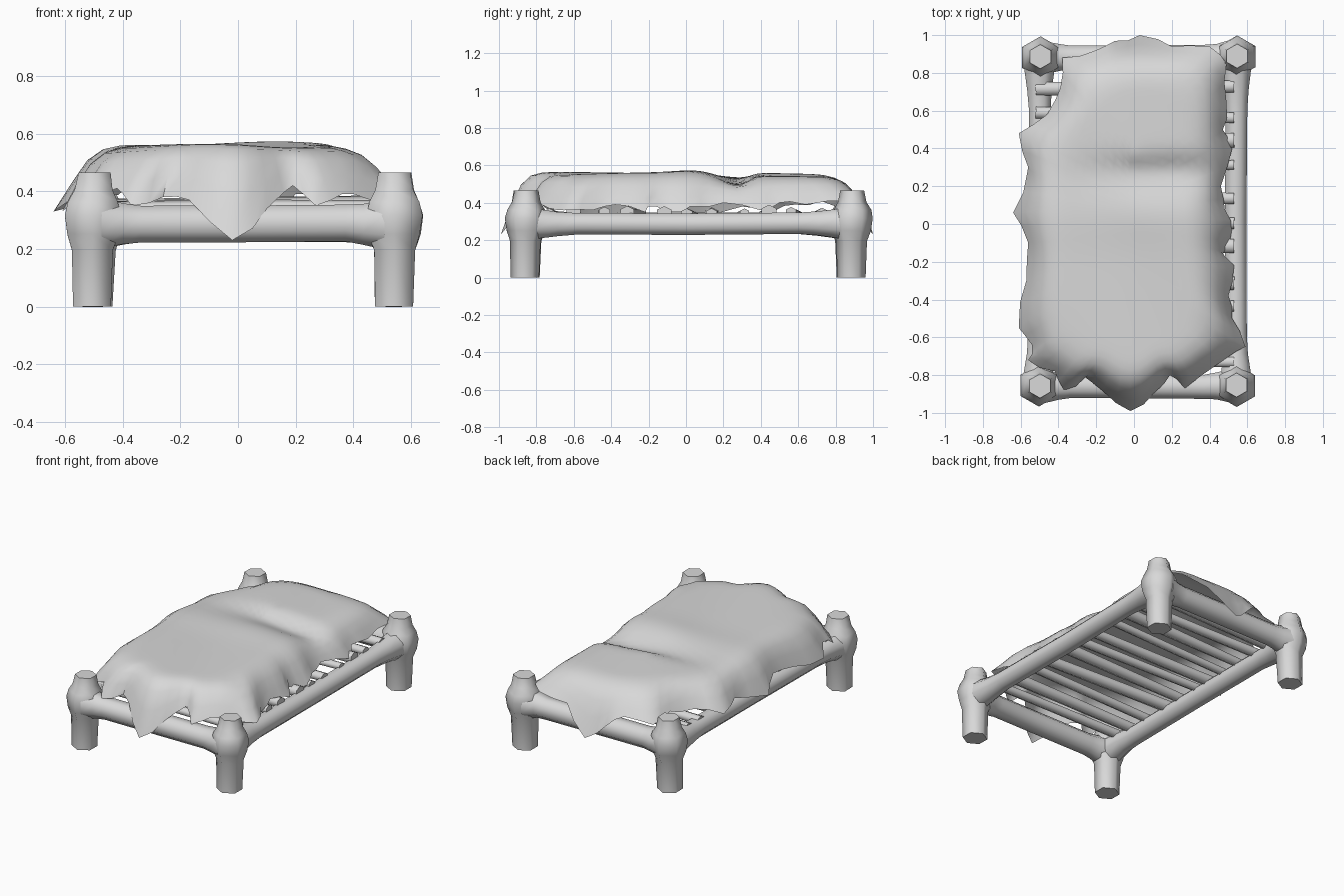
import bpy, bmesh, math, random
from mathutils import Vector

random.seed(4)
if "Cube" in bpy.data.objects:
    bpy.data.objects.remove(bpy.data.objects["Cube"])

grey = bpy.data.materials.new("plain grey")
grey.use_nodes = True
GREY = (0.69, 0.69, 0.69, 1)
grey.diffuse_color = GREY
grey.node_tree.nodes["Principled BSDF"].inputs["Base Color"].default_value = GREY


def finish(bm, name, angle):
    mesh = bpy.data.meshes.new(name)
    bm.to_mesh(mesh)
    bm.free()
    mesh.materials.append(grey)
    obj = bpy.data.objects.new(name, mesh)
    bpy.context.collection.objects.link(obj)
    bpy.ops.object.select_all(action='DESELECT')
    obj.select_set(True)
    bpy.context.view_layer.objects.active = obj
    bpy.ops.object.shade_smooth_by_angle(angle=math.radians(angle))
    return obj


def bridge(bm, rings):
    for a, b in zip(rings, rings[1:]):
        n = len(a)
        for i in range(n):
            j = (i + 1) % n
            bm.faces.new((a[i], a[j], b[j], b[i]))


def log(name, start, end, radii, stops, sides=8, wobble=0.0, flat=1.0):
    """Tapered log from start to end; radii given at each stop along it."""
    start, end = Vector(start), Vector(end)
    axis = (end - start).normalized()
    side = axis.cross(Vector((0, 0, 1)))
    side = side.normalized() if side.length > 0.5 else Vector((1, 0, 0))
    up = side.cross(axis)
    bm = bmesh.new()
    rings = []
    for t, r in zip(stops, radii):
        c = start.lerp(end, t) + (side + up) * random.uniform(-wobble, wobble)
        ring = []
        for k in range(sides):
            a = math.tau * (k + 0.5) / sides
            ring.append(bm.verts.new(c + side * r * math.cos(a) + up * r * flat * math.sin(a)))
        rings.append(ring)
    bridge(bm, rings)
    bm.faces.new(rings[0][::-1])
    bm.faces.new(rings[-1])
    bmesh.ops.recalc_face_normals(bm, faces=bm.faces)
    return finish(bm, name, 70)


# corner posts, leaning slightly, with a swollen joint
corners = {"front_right": (-0.505, -0.86), "front_left": (0.54, -0.86),
           "back_right": (-0.5, 0.88), "back_left": (0.54, 0.885)}
for where, (x, y) in corners.items():
    log(where + "_post", (x, y, 0), (x + 0.005, y + 0.005, 0.465),
        [0.076, 0.082, 0.103, 0.112, 0.1, 0.076, 0.064],
        [0, 0.42, 0.54, 0.68, 0.78, 0.87, 1], sides=6, wobble=0.003)

# frame rails, thicker where they meet the posts
where_thick = [0.03, 0.1, 0.16, 0.5, 0.84, 0.9, 0.97]
for name, a, b, r in (("left_rail", "front_left", "back_left", 0.062),
                      ("right_rail", "front_right", "back_right", 0.062),
                      ("front_rail", "front_right", "front_left", 0.069),
                      ("back_rail", "back_right", "back_left", 0.069)):
    thick = [r + 0.026, r + 0.008, r, r, r, r + 0.008, r + 0.026]
    log(name, (*corners[a], 0.288), (*corners[b], 0.288), thick, where_thick, wobble=0.003)

# uneven, slightly skewed slats resting across the side rails
COUNT = 11
for i in range(COUNT):
    y = -0.72 + 1.46 * i / (COUNT - 1)
    r0, r1 = random.uniform(0.028, 0.045), random.uniform(0.028, 0.045)
    log(f"slat_{i + 1}", (-0.52, y + random.uniform(-0.03, 0.03), 0.335),
        (0.53, y + random.uniform(-0.03, 0.03), 0.345),
        [r0, (r0 + r1) / 2, r1], [0, 0.5, 1], sides=6, wobble=0.006, flat=0.85)

# ragged hide cover: edge points run counterclockwise from the front flap
edge = [(-.02, -.99, .23), (.1, -.9, .34), (.19, -.8, .42), (.27, -.87, .35),
        (.36, -.8, .39), (.46, -.73, .37), (.59, -.65, .36), (.52, -.5, .36),
        (.5, -.38, .39), (.53, -.22, .35), (.47, -.16, .38), (.52, -.02, .35),
        (.48, .08, .38), (.46, .2, .4), (.52, .4, .36), (.47, .5, .4),
        (.49, .64, .39), (.49, .85, .41), (.4, .94, .41), (.2, .94, .39),
        (.03, 1, .23), (-.1, .97, .33), (-.2, .92, .4), (-.38, .88, .38),
        (-.39, .72, .41), (-.46, .58, .39), (-.61, .48, .36), (-.56, .3, .38),
        (-.64, .06, .33), (-.56, -.1, .39), (-.57, -.3, .36), (-.61, -.55, .33),
        (-.54, -.64, .38), (-.56, -.72, .35), (-.42, -.78, .41),
        (-.37, -.88, .35), (-.26, -.81, .38), (-.17, -.88, .37)]


def bump(v, centre, width):
    return math.exp(-((v - centre) / width) ** 2)


def cover_top(x, y):
    z = 0.56 + 0.01 * bump(y, 0.05, 0.15) - 0.015 * max(0, y) - 0.06 * x * x
    # crease below the head end: gentle descent, then a steep rise to the pillow
    z -= 0.055 * bump(y, 0.28, 0.07 if y > 0.28 else 0.13) * bump(x, 0.2, 0.4)
    return z + 0.006 * math.sin(9 * x + 5 * y)


outline = []
for p, q in zip(edge, edge[1:] + edge[:1]):
    p, q = Vector(p), Vector(q)
    tatter = Vector([random.uniform(-0.015, 0.015) for _ in range(3)])
    outline += [p, (p + q) / 2 + tatter]

bm = bmesh.new()
rings = []
inset_drop = ((0, 1), (0.035, 0.68), (0.075, 0.36), (0.12, 0.15), (0.17, 0.05), (0.21, 0.01),
              (0.25, 0), (0.29, 0), (0.33, 0), (0.38, 0), (0.43, 0), (0.48, 0), (0.52, 0))
for inset, drop in inset_drop:
    ring = []
    for p in outline:
        x, y = p.x * (1 - inset / 0.55), p.y * (1 - inset / 0.95)
        # the front and right sides are stuffed fuller
        fall = drop ** 1.4 if p.x < -0.4 or p.y < -0.7 else drop
        z = cover_top(x, y) * (1 - fall) + p.z * fall
        ring.append(bm.verts.new((x, y, z)))
    rings.append(ring)
    # relax the outline as it moves inwards
    n = len(outline)
    outline = [(outline[i - 1] + 2 * outline[i] + outline[(i + 1) % n]) / 4 for i in range(n)]
bridge(bm, rings)
centre = bm.faces.new(rings[-1])
bmesh.ops.triangulate(bm, faces=[centre])
bmesh.ops.recalc_face_normals(bm, faces=bm.faces)
if sum(f.normal.z for f in bm.faces) < 0:
    bmesh.ops.reverse_faces(bm, faces=bm.faces)
finish(bm, "hide_cover", 60)
